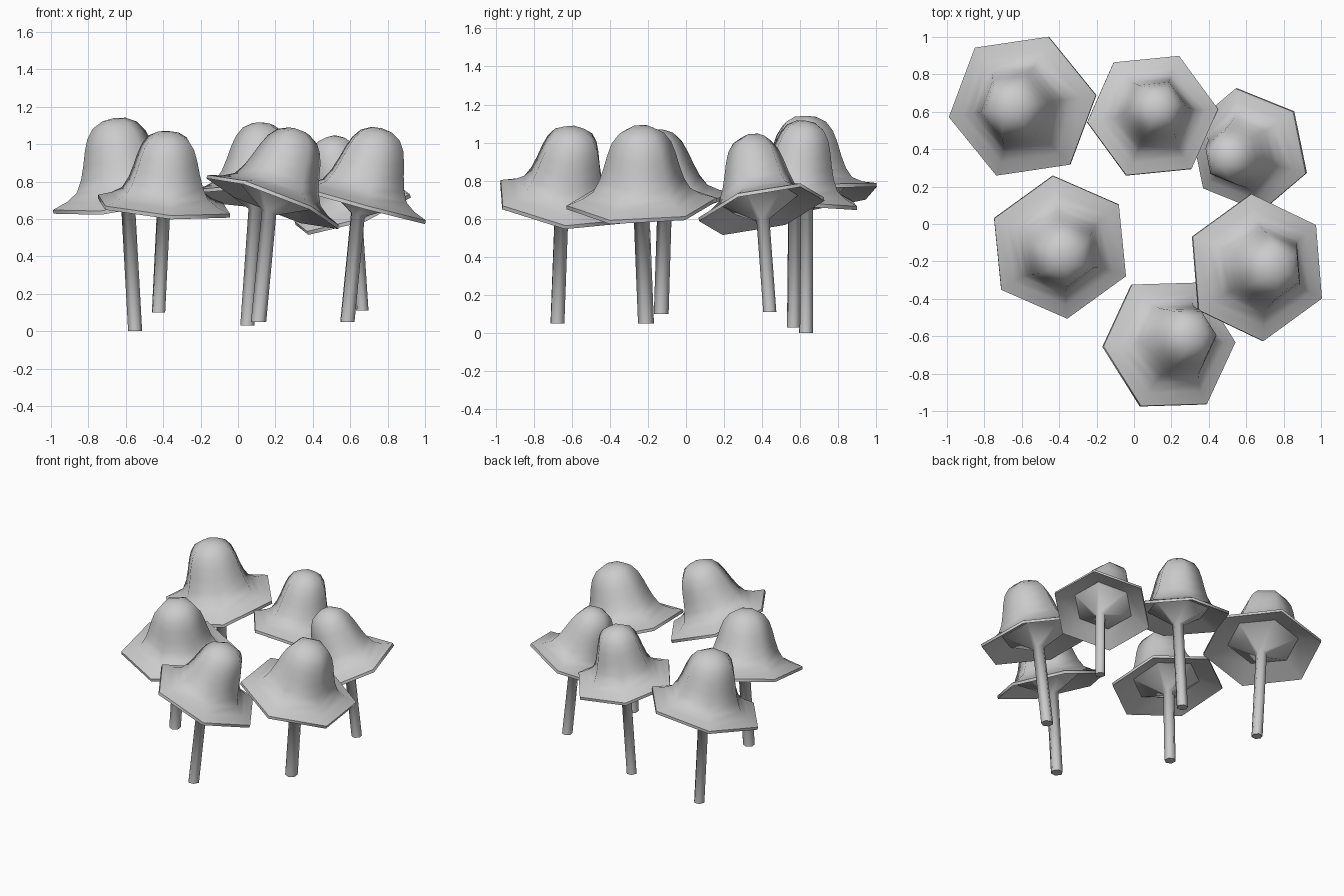
import bpy, bmesh
from math import cos, sin, radians
from mathutils import Vector

cube = bpy.data.objects.get("Cube")
if cube:
    bpy.data.objects.remove(cube, do_unlink=True)

SIDES = 6
UP = Vector((0, 0, 1))

grey = bpy.data.materials.new("soft_grey")
grey.use_nodes = True
colour = (0.6, 0.6, 0.6, 1)
grey.diffuse_color = colour
grey.node_tree.nodes["Principled BSDF"].inputs["Base Color"].default_value = colour


def ring(radius, angle, place):
    """Six points of a hexagon, moved into position by place()."""
    turns = [radians(angle + i * 360 / SIDES) for i in range(SIDES)]
    return [place(Vector((radius * cos(t), radius * sin(t), 0))) for t in turns]


def loft(name, rings, tip=None, close_start=False, sharp_rings=()):
    """Skin a stack of rings, with an optional tip point and sharp rings."""
    bm = bmesh.new()
    rows = [[bm.verts.new(p) for p in r] for r in rings]
    for low, high in zip(rows, rows[1:]):
        for i in range(SIDES):
            j = (i + 1) % SIDES
            bm.faces.new((low[i], low[j], high[j], high[i]))
    if tip is not None:
        point = bm.verts.new(tip)
        for i in range(SIDES):
            bm.faces.new((rows[-1][i], rows[-1][(i + 1) % SIDES], point))
    if close_start:
        bm.faces.new(rows[0][::-1])
    for face in bm.faces:
        face.smooth = True
    for k in sharp_rings:
        for i in range(SIDES):
            bm.edges.get((rows[k][i], rows[k][(i + 1) % SIDES])).smooth = False
    mesh = bpy.data.meshes.new(name)
    bm.to_mesh(mesh)
    bm.free()
    mesh.materials.append(grey)
    obj = bpy.data.objects.new(name, mesh)
    bpy.context.collection.objects.link(obj)


def normal(slope):
    return Vector((-slope[0], -slope[1], 1)).normalized()


# Bell profile of the cap: share of radius, share of height
BELL = [(1, 0), (.8, .065), (.65, .155), (.565, .3), (.505, .47),
        (.455, .64), (.395, .79), (.3, .91), (.16, .98)]
THICK = .02
HOLLOW = (.6, .09)
NECK_DROP = .07


def mushroom(label, centre, slope, lean, radius, height, angle, foot, stem_radius):
    """slope tilts the brim, lean tilts the dome."""
    centre, foot = Vector(centre), Vector(foot)
    axis = normal(lean)
    brim_tilt = UP.rotation_difference(normal(slope))
    dome_tilt = UP.rotation_difference(axis)

    def cap_ring(share, h, drop=0):
        tilt = brim_tilt.slerp(dome_tilt, min(1, h * 2))
        return ring(radius * share, angle,
                    lambda p: centre + tilt @ p + axis * (h * height - drop))

    # Cap: hollow underside, thin rim, then the bell
    rows = [cap_ring(*HOLLOW), cap_ring(1, 0, THICK)]
    rows += [cap_ring(*step) for step in BELL]
    loft(label + "_cap", rows, tip=centre + axis * height, sharp_rings=(1, 2))

    # Stem: leaning post that flares into the hollow of the cap
    neck = centre - axis * NECK_DROP
    loft(label + "_stem",
         [ring(stem_radius, angle, lambda p: foot + p),
          ring(stem_radius, angle, lambda p: neck + brim_tilt @ p),
          cap_ring(*HOLLOW)],
         close_start=True, sharp_rings=(0,))


# label, rim centre, brim slope, dome lean, radius, height, turn, foot, stem radius
mushroom("back_right", (-.597, .63, .715), (.15, .14), (.16, .02), .403, .43, 9,
         (-.55, .63, 0), .038)
mushroom("back_middle", (.1, .58, .72), (-.09, -.13), (-.09, -.13), .353, .4, 6,
         (.05, .565, .03), .038)
mushroom("back_left", (.61, .395, .66), (.33, .23), (.36, .14), .34, .404, 40,
         (.665, .44, .11), .035)
mushroom("front_right", (-.395, -.125, .678), (-.08, .15), (-.07, .16), .388, .396, 36,
         (-.425, -.13, .1), .039)
mushroom("front_left", (.66, -.233, .69), (-.27, .03), (-.28, 0), .395, .41, 35,
         (.585, -.21, .05), .042)
mushroom("front_middle", (.19, -.643, .7), (-.38, -.14), (-.37, -.16), .378, .405, 3,
         (.11, -.675, .05), .041)
